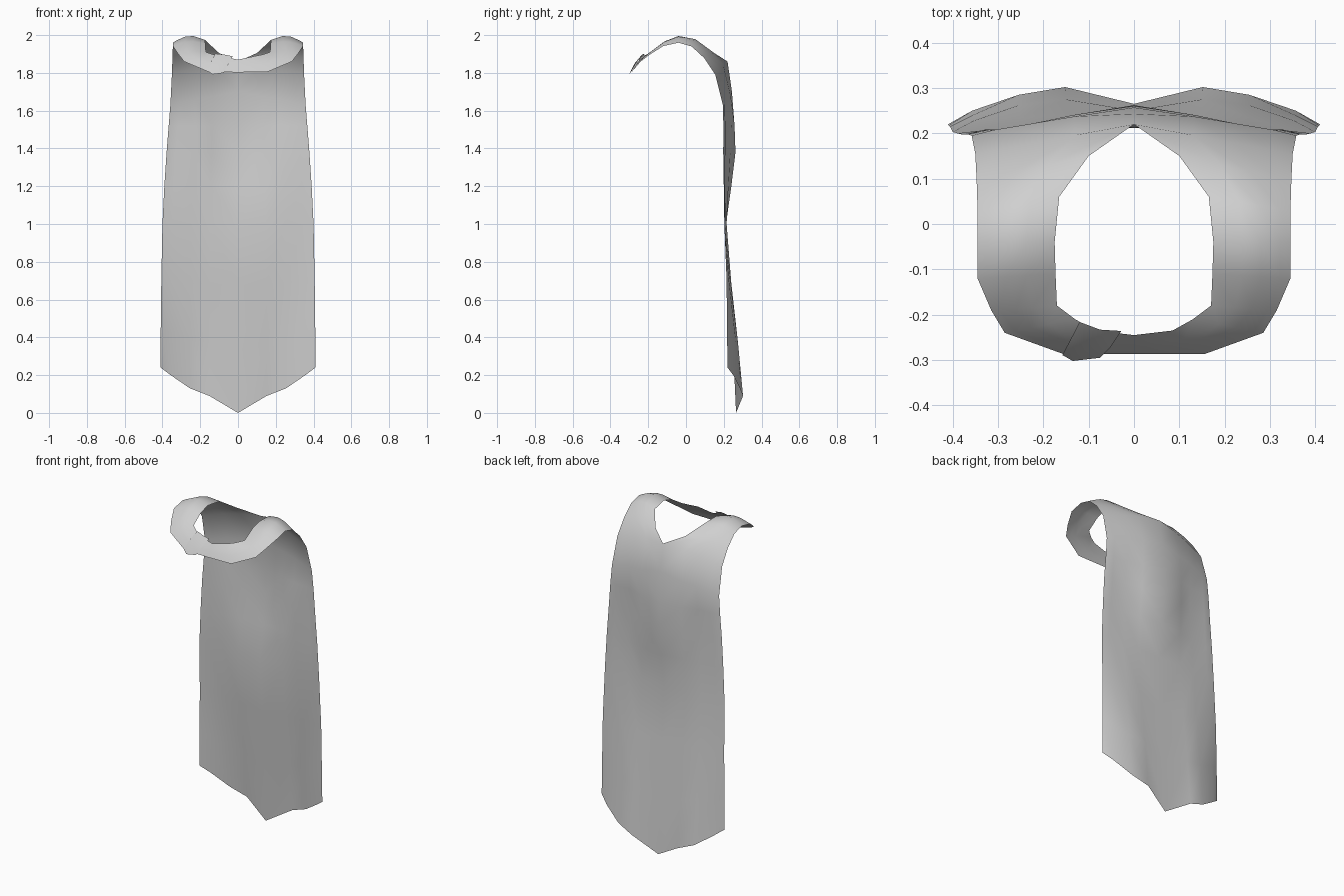
import bpy
import bmesh
import math
from mathutils import Vector

cloth = bpy.data.materials.new("grey cloth")
cloth.diffuse_color = (0.63, 0.63, 0.63, 1)


def sheet(name, rows, mirror=False):
    """Skin a grid of points into a smooth open cloth sheet."""
    bm = bmesh.new()
    grid = [[bm.verts.new(p) for p in row] for row in rows]
    for a, b in zip(grid, grid[1:]):
        for i in range(len(a) - 1):
            bm.faces.new((a[i], b[i], b[i + 1], a[i + 1]))
    me = bpy.data.meshes.new(name)
    bm.to_mesh(me)
    bm.free()
    me.materials.append(cloth)
    ob = bpy.data.objects.new(name, me)
    bpy.context.collection.objects.link(ob)
    for p in me.polygons:
        p.use_smooth = True
    if mirror:
        m = ob.modifiers.new("mirror", 'MIRROR')
        m.use_clip = True
        m.merge_threshold = 0.001
    return ob


# Column positions from the centre line to the outer edge, and hem droop
FRAC = (0, 0.37, 0.62, 0.87, 1)
DROOP = (-0.24, -0.15, -0.11, -0.04, 0)

# Back panel: height, droop amount, half width, depth of each fold
back = [
    (0.24, 1.0, 0.410, (0.265, 0.302, 0.285, 0.250, 0.220)),
    (0.45, 0.5, 0.409, (0.250, 0.275, 0.262, 0.240, 0.217)),
    (0.70, 0.1, 0.406, (0.230, 0.240, 0.235, 0.228, 0.215)),
    (1.00, 0.0, 0.400, (0.212, 0.215, 0.210, 0.206, 0.203)),
    (1.20, 0.0, 0.390, (0.240, 0.225, 0.203, 0.206, 0.200)),
    (1.38, 0.0, 0.378, (0.262, 0.235, 0.199, 0.208, 0.197)),
    (1.52, 0.0, 0.367, (0.257, 0.240, 0.210, 0.208, 0.198)),
    (1.63, -0.3, 0.358, (0.243, 0.237, 0.222, 0.207, 0.195)),
]
# Shoulders and collar band: neck edge, outer edge, upward bulge between
yoke = [
    ((0, 0.220, 1.860), (0.350, 0.155, 1.790), 0.015),
    ((0.100, 0.150, 1.905), (0.347, 0.095, 1.880), 0.015),
    ((0.165, 0.060, 1.965), (0.345, 0.030, 1.940), 0.025),
    ((0.175, -0.040, 1.975), (0.345, -0.040, 1.960), 0.028),
    ((0.173, -0.110, 1.955), (0.345, -0.120, 1.942), 0.018),
    ((0.170, -0.180, 1.910), (0.315, -0.190, 1.898), 0.010),
    ((0.130, -0.210, 1.897), (0.285, -0.240, 1.860), 0.005),
    ((0.085, -0.235, 1.888), (0.155, -0.287, 1.805), 0.004),
    ((0, -0.245, 1.870), (0, -0.287, 1.803), 0.003),
]

rows = [[(w * f, y, z + s * d) for f, y, d in zip(FRAC, ys, DROOP)]
        for z, s, w, ys in back]
for a, b, bulge in yoke:
    rows.append([Vector(a).lerp(Vector(b), f)
                 + Vector((0, 0, bulge * math.sin(math.pi * f))) for f in FRAC])
sheet("cape", rows, mirror=True)

# Overlapping end of the collar band
sheet("collar_flap", [
    [(-0.120, -0.216, 1.902), (-0.140, -0.255, 1.865), (-0.158, -0.289, 1.808)],
    [(-0.075, -0.233, 1.897), (-0.105, -0.272, 1.850), (-0.135, -0.302, 1.792)],
    [(-0.028, -0.236, 1.888), (-0.052, -0.272, 1.845), (-0.075, -0.295, 1.800)],
])
